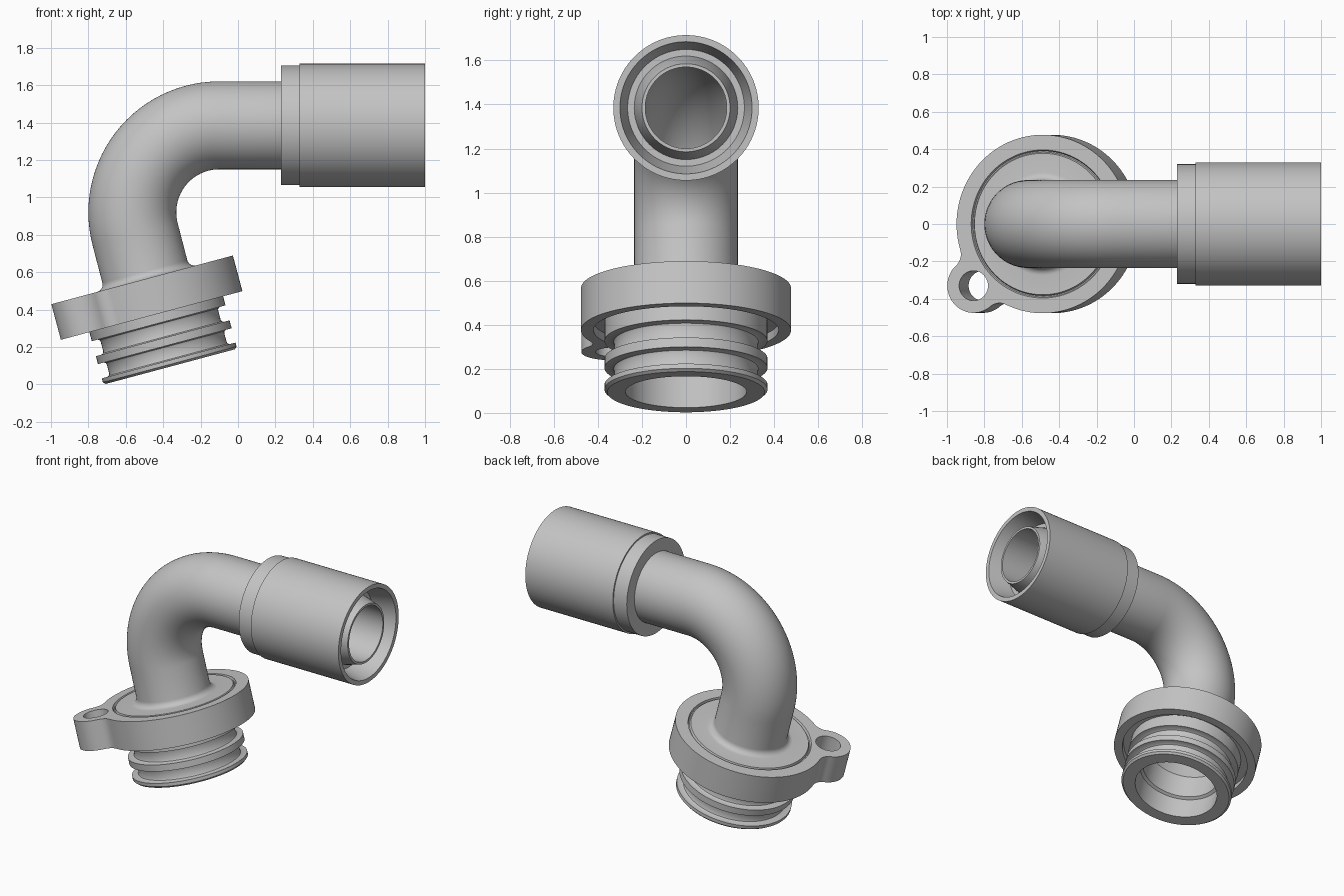
import bpy
import bmesh
from math import sin, cos, pi, radians, sqrt, acos, atan2
from mathutils import Vector

cube = bpy.data.objects.get("Cube")
if cube:
    bpy.data.objects.remove(cube, do_unlink=True)

grey = bpy.data.materials.new("plain grey")
grey.use_nodes = True
grey.diffuse_color = (0.55, 0.55, 0.55, 1)
grey.node_tree.nodes["Principled BSDF"].inputs["Base Color"].default_value = (0.55, 0.55, 0.55, 1)

SIDES = 96
TILT = radians(-15)                   # lean of the plug axis
BASE = Vector((-0.362, 0, 0.095))     # centre of the plug's lower end
BEND = Vector((-0.1, 0, 0.92))        # centre of the bend
BEND_R = 0.465
PIPE, BORE = 0.235, 0.185


def heading(angle):
    return Vector((sin(angle), 0, cos(angle)))


def finish(obj):
    if not obj.data.materials:
        obj.data.materials.append(grey)
    bpy.ops.object.select_all(action='DESELECT')
    obj.select_set(True)
    bpy.context.view_layer.objects.active = obj
    bpy.ops.object.shade_smooth_by_angle(angle=radians(30))


def loft(name, rings):
    """Closed skin through round rings given as (centre, heading angle, radius)."""
    bm = bmesh.new()
    loops = []
    for centre, angle, radius in rings:
        side = Vector((cos(angle), 0, -sin(angle)))
        loops.append([bm.verts.new(centre + radius * (side * cos(a) + Vector((0, sin(a), 0))))
                      for a in (2 * pi * i / SIDES for i in range(SIDES))])
    for k, lower in enumerate(loops):
        upper = loops[(k + 1) % len(loops)]
        for i in range(SIDES):
            j = (i + 1) % SIDES
            bm.faces.new((lower[i], lower[j], upper[j], upper[i]))
    bmesh.ops.recalc_face_normals(bm, faces=bm.faces)
    mesh = bpy.data.meshes.new(name)
    bm.to_mesh(mesh)
    bm.free()
    obj = bpy.data.objects.new(name, mesh)
    bpy.context.collection.objects.link(obj)
    finish(obj)


def on_plug(profile):
    return [(BASE + heading(TILT) * t, TILT, r) for r, t in profile]


def on_hose(profile):
    return [(Vector((x, 0, BEND.z + BEND_R)), pi / 2, r) for r, x in profile]


def bend(radius, steps=28):
    rings = []
    for i in range(steps + 1):
        a = TILT + (pi / 2 - TILT) * i / steps
        rings.append((BEND + BEND_R * Vector((-cos(a), 0, sin(a))), a, radius))
    return rings


# Elbow body: ribbed plug, collar, bent pipe, tapered tip, then back along the bore
RIB, NECK = 0.37, 0.325
TOP = 0.487
plug = [(0.275, 0), (0.357, 0), (RIB, 0.012), (RIB, 0.034)]
for low, high in ((0.113, 0.157), (0.24, 0.30)):
    start = plug[-1][1]
    plug += [(NECK + 0.014, start), (NECK + 0.004, start + 0.005), (NECK, start + 0.015),
             (NECK, low - 0.015), (NECK + 0.004, low - 0.005), (NECK + 0.014, low),
             (RIB, low), (RIB, high)]
plug += [(RIB, 0.33), (0.421, 0.33), (0.421, TOP), (0.396, TOP),
         (0.390, TOP - 0.015), (0.384, TOP - 0.015), (0.378, TOP)]
FILLET = 0.04
plug += [(PIPE + FILLET * (1 - sin(a)), TOP + FILLET * (1 - cos(a)))
         for a in (pi / 2 * i / 6 for i in range(7))]
tip = [(PIPE, 0.85), (0.20, 0.98), (BORE, 0.98)]
socket = [(BORE, 0.42), (0.255, 0.33), (0.255, 0.16), (0.275, 0.15)]
loft("elbow_body", on_plug(plug) + bend(PIPE) + on_hose(tip)
     + bend(BORE)[::-1] + on_plug(socket))

# Crimped hose sleeve with a conical mouth
loft("hose_sleeve", on_hose([(0.23, 0.23), (0.32, 0.23), (0.32, 0.33), (0.33, 0.33),
                             (0.33, 1.0), (0.30, 1.0), (0.265, 0.85), (0.23, 0.85)]))


# Mounting flange: a ring blended into a bolt lug, with two holes
def arc(centre, radius, start, end, steps):
    return [centre + radius * Vector((cos(a), sin(a)))
            for a in (start + (end - start) * i / steps for i in range(steps + 1))]


R, LUG_R, BLEND = 0.477, 0.145, 0.08
origin, lug = Vector((0, 0)), Vector((-0.383, -0.33))
dist = lug.length
aim = atan2(lug.y, lug.x)
far, near = R + BLEND, LUG_R + BLEND
spread = acos((dist ** 2 + far ** 2 - near ** 2) / (2 * dist * far))
blend_a = far * Vector((cos(aim - spread), sin(aim - spread)))
blend_b = far * Vector((cos(aim + spread), sin(aim + spread)))


def direction(p, q):
    return atan2(q.y - p.y, q.x - p.x)


def blend_arc(centre, first, last):
    a, b = direction(centre, first), direction(centre, last)
    while b > a:
        b -= 2 * pi
    return arc(centre, BLEND, a, b, 10)


lug_start, lug_end = direction(lug, blend_a), direction(lug, blend_b)
while lug_start > lug_end:
    lug_start -= 2 * pi
outline = (arc(origin, R, aim + spread, aim - spread + 2 * pi, 90)
           + blend_arc(blend_a, origin, lug)[1:]
           + arc(lug, LUG_R, lug_start, lug_end, 32)[1:]
           + blend_arc(blend_b, lug, origin)[1:-1])
holes = [arc(origin, 0.42, 0, 2 * pi, SIDES)[:-1], arc(lug, 0.08, 0, 2 * pi, 40)[:-1]]

curve = bpy.data.curves.new("flange", 'CURVE')
curve.dimensions = '2D'
curve.fill_mode = 'BOTH'
curve.extrude = (TOP - 0.29) / 2
for loop in [outline] + holes:
    spline = curve.splines.new('POLY')
    spline.points.add(len(loop) - 1)
    for point, p in zip(spline.points, loop):
        point.co = (p.x, p.y, 0, 1)
    spline.use_cyclic_u = True
flange = bpy.data.objects.new("flange", curve)
bpy.context.collection.objects.link(flange)
flange.location = BASE + heading(TILT) * (TOP + 0.29) / 2
flange.rotation_euler = (0, TILT, 0)
bpy.ops.object.select_all(action='DESELECT')
flange.select_set(True)
bpy.context.view_layer.objects.active = flange
bpy.ops.object.convert(target='MESH')
flange = bpy.context.view_layer.objects.active
bm = bmesh.new()
bm.from_mesh(flange.data)
bmesh.ops.remove_doubles(bm, verts=bm.verts, dist=0.0001)
bmesh.ops.recalc_face_normals(bm, faces=bm.faces)
bm.to_mesh(flange.data)
bm.free()
finish(flange)
